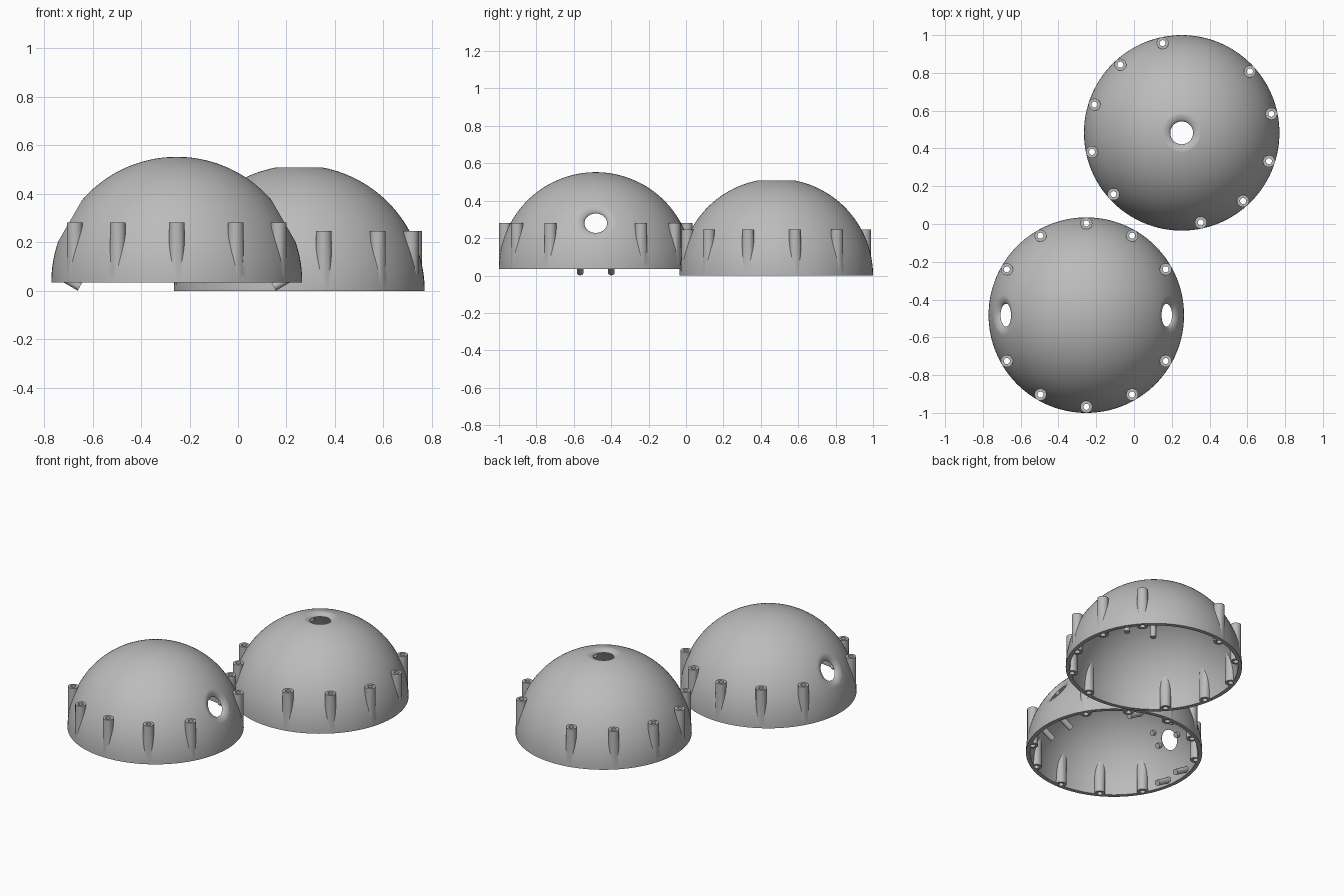
import bpy, bmesh
from math import sin, cos, pi, radians
from mathutils import Matrix, Vector

R_OUT, R_IN = 0.5175, 0.493
BOSS_R, BOSS_TOP = 0.032, 0.246

cube = bpy.data.objects.get("Cube")
if cube:
    bpy.data.objects.remove(cube)

grey = bpy.data.materials.new("plain grey")
grey.use_nodes = True
grey.diffuse_color = (0.5, 0.5, 0.5, 1)
grey.node_tree.nodes["Principled BSDF"].inputs["Base Color"].default_value = (0.5, 0.5, 0.5, 1)


def make_object(name, bm):
    bmesh.ops.recalc_face_normals(bm, faces=bm.faces)
    mesh = bpy.data.meshes.new(name)
    bm.to_mesh(mesh)
    bm.free()
    mesh.materials.append(grey)
    obj = bpy.data.objects.new(name, mesh)
    bpy.context.collection.objects.link(obj)
    return obj


def lathe(bm, profile, steps, matrix=Matrix()):
    """Spin a closed (radius, height) profile about the matrix's z axis."""
    verts = [bm.verts.new((r, 0, z)) for r, z in profile]
    edges = [bm.edges.new((verts[i - 1], verts[i])) for i in range(len(verts))]
    old = set(bm.verts) - set(verts)
    bmesh.ops.spin(bm, geom=verts + edges, cent=(0, 0, 0), axis=(0, 0, 1),
                   angle=2 * pi, steps=steps, use_merge=False)
    new = [v for v in bm.verts if v not in old]
    bmesh.ops.remove_doubles(bm, verts=new, dist=1e-5)
    # faces and edges collapsed on the axis
    loose = [e for e in bm.edges if not e.link_faces]
    bmesh.ops.delete(bm, geom=loose, context='EDGES')
    new = [v for v in bm.verts if v not in old]
    bmesh.ops.transform(bm, matrix=matrix, verts=new)


def rod(bm, x, y, low, high, radius, matrix=Matrix(), sides=24):
    place = matrix @ Matrix.Translation((x, y, (low + high) / 2))
    bmesh.ops.create_cone(bm, cap_ends=True, segments=sides, radius1=radius,
                          radius2=radius, depth=high - low, matrix=place)


def combine(target, tool, operation):
    mod = target.modifiers.new("cut", 'BOOLEAN')
    mod.object, mod.operation, mod.solver = tool, operation, 'EXACT'
    bpy.context.view_layer.objects.active = target
    bpy.ops.object.modifier_apply(modifier=mod.name)
    bpy.data.objects.remove(tool)


def build_dome(name, location, turn, ports):
    # Hollow hemisphere
    arc = [i * pi / 2 / 40 for i in range(41)]
    outer = [(R_OUT * cos(a), R_OUT * sin(a)) for a in arc[:-1]] + [(0, R_OUT)]
    inner = [(R_IN * cos(a), R_IN * sin(a)) for a in arc[:-1]] + [(0, R_IN)]
    bm = bmesh.new()
    lathe(bm, outer + inner[::-1], 128)
    dome = make_object(name, bm)

    # Screw bosses round the rim, leaving out two opposite places
    centre = R_OUT - BOSS_R
    spots = [turn + radians(30 * k) for k in range(12) if k % 6]
    bosses, holes = bmesh.new(), bmesh.new()
    for a in spots:
        x, y = centre * cos(a), centre * sin(a)
        rod(bosses, x, y, 0, BOSS_TOP, BOSS_R, Matrix.Rotation(0, 4, 'Z'))
        rod(holes, x, y, -0.1, 0.4, 0.016)
    combine(dome, make_object("bosses", bosses), 'UNION')

    # Mounting posts and small pegs behind each port
    posts = bmesh.new()
    for port in ports:
        for side in (-0.083, 0.083):
            for up in (-0.216, 0.216):
                rod(posts, up, side, 0.337, 0.443, 0.018, port)
            for up in (0, 0.083):
                rod(posts, up, side, 0.463, 0.495, 0.016, port)
    combine(dome, make_object("posts", posts), 'UNION')

    # Ports with a rounded lip, and the screw holes
    lip = [(0.06 + 0.042 * (1 - cos(t)), 0.487 + 0.021 * sin(t))
           for t in (i * pi / 16 for i in range(9))]
    cutter = [(0, 0.3), (0.06, 0.3)] + lip + [(0.13, 0.6), (0, 0.6)]
    for port in ports:
        lathe(holes, cutter, 48, port)
    combine(dome, make_object("holes", holes), 'DIFFERENCE')

    dome.location = location
    bpy.ops.object.select_all(action='DESELECT')
    dome.select_set(True)
    bpy.context.view_layer.objects.active = dome
    bpy.ops.object.shade_smooth_by_angle(angle=radians(30))
    return dome


def side_port(s):
    """Frame whose z points out of the port and x points up the dome."""
    out = Vector((s * cos(pi / 6), 0, 0.5))
    up = Vector((-s * 0.5, 0, cos(pi / 6)))
    return Matrix((up, out.cross(up), out)).transposed().to_4x4()


build_dome("side_port_dome", (-0.2525, -0.4825, 0.035), 0,
           [side_port(-1), side_port(1)])
turn = radians(72)
build_dome("top_port_dome", (0.2525, 0.4825, 0), turn,
           [Matrix.Rotation(turn, 4, 'Z')])
